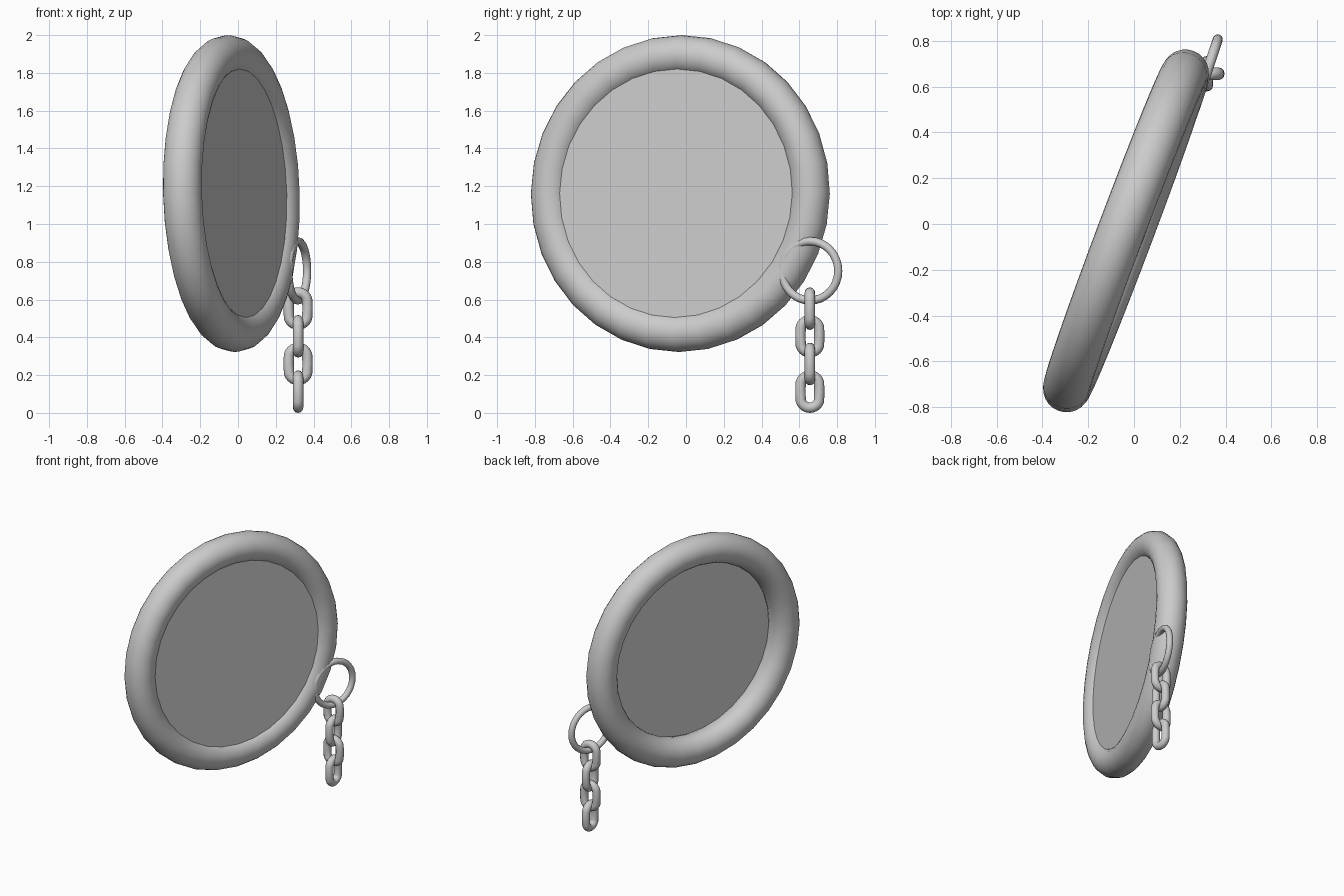
import bpy, math
from mathutils import Vector, Matrix

if "Cube" in bpy.data.objects:
    bpy.data.objects.remove(bpy.data.objects["Cube"])

CENTER = Vector((-0.035, -0.03, 1.161))
NORMAL = Vector((0.936, -0.352, 0.027)).normalized()


def place(obj, name, loc, axis):
    """Name the object, point its local z along axis, keep local y near world up."""
    z = axis.normalized()
    x = Vector((0, 0, 1)).cross(z).normalized()
    y = z.cross(x)
    obj.matrix_world = Matrix.Translation(loc) @ Matrix((x, y, z)).transposed().to_4x4()
    obj.name = name
    bpy.ops.object.shade_smooth_by_angle(angle=math.radians(40))
    return obj


def torus(name, loc, axis, major, minor, seg, sides, stretch=0.0):
    bpy.ops.mesh.primitive_torus_add(major_radius=major, minor_radius=minor,
                                     major_segments=seg, minor_segments=sides)
    obj = bpy.context.object
    # pull the halves apart to make an oval chain link
    for v in obj.data.vertices:
        if abs(v.co.y) > 1e-4:
            v.co.y += math.copysign(stretch, v.co.y)
    return place(obj, name, loc, axis)


# round frame
torus("round_frame", CENTER, NORMAL, 0.736, 0.103, 32, 24)

# thin flat plate, set towards the front of the frame
bpy.ops.mesh.primitive_cylinder_add(vertices=32, radius=0.675, depth=0.012)
place(bpy.context.object, "flat_plate", CENTER + NORMAL * 0.06, NORMAL)

# loop passing through the rim
torus("rim_loop", Vector((0.316, 0.657, 0.752)), Vector((0.949, -0.316, 0)),
      0.157, 0.022, 32, 12)

# hanging chain, links turned alternately
for i in range(4):
    axis = Vector((0, -1, 0)) if i % 2 == 0 else Vector((1, 0, 0))
    torus(f"chain_link_{i + 1}", Vector((0.318, 0.656, 0.552 - 0.1465 * i)), axis,
          0.05, 0.0275, 24, 12, stretch=0.035)
